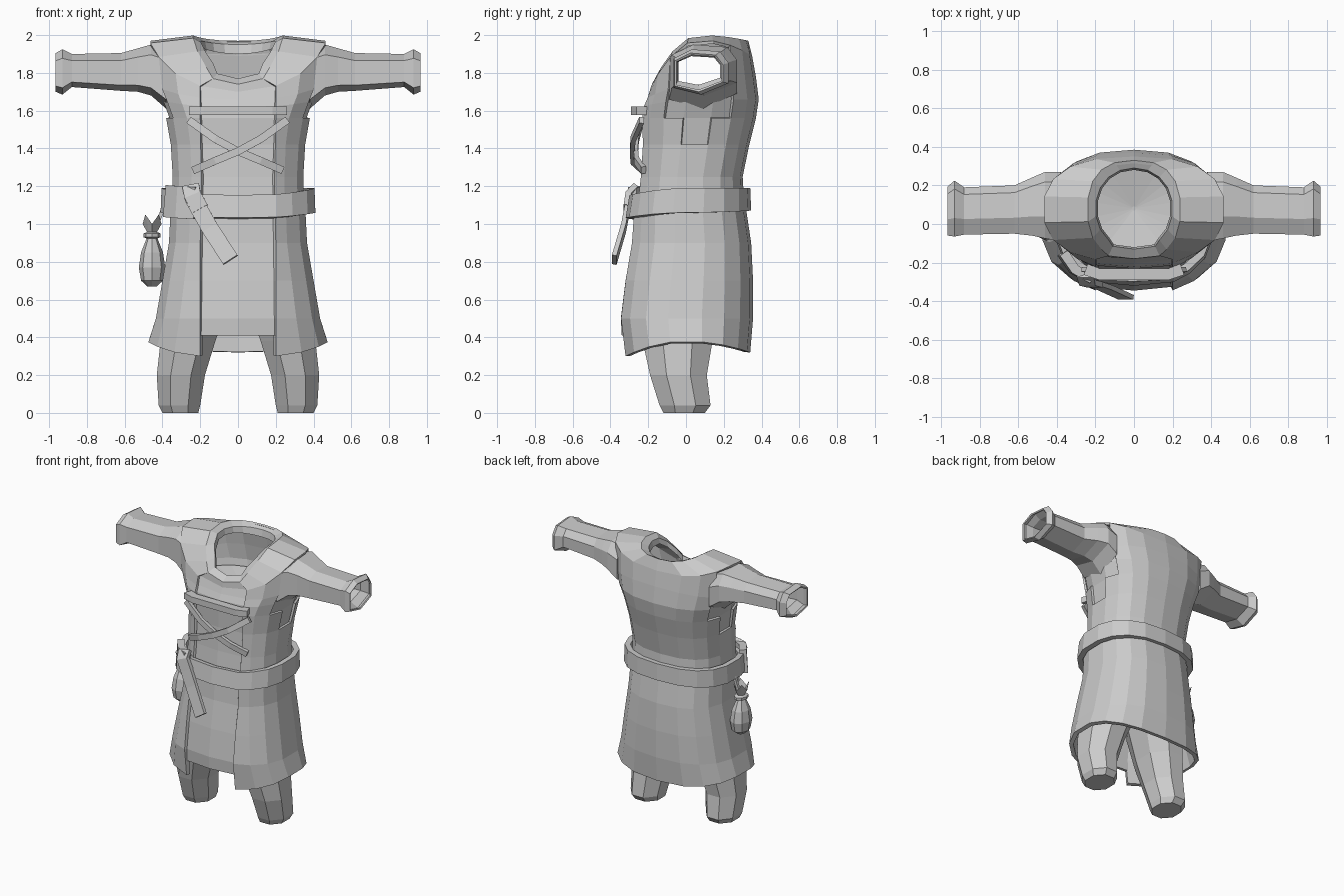
import bpy, bmesh, math
from mathutils import Vector

cube = bpy.data.objects.get("Cube")
if cube:
    bpy.data.objects.remove(cube)

cloth = bpy.data.materials.new("plain_grey")
cloth.use_nodes = True
GREY = (0.6, 0.6, 0.6, 1)
cloth.diffuse_color = GREY
cloth.node_tree.nodes["Principled BSDF"].inputs["Base Color"].default_value = GREY

GAP = 0.2  # half width of the open front strip
HALF = [0, 22, 40, 60, 80, 100, 120, 140, 160, 180]
ANGLES = HALF + [360 - a for a in HALF[-2:0:-1]]
N = len(ANGLES)


def spow(v, p):
    return math.copysign(abs(v) ** p, v)


def body_ring(hw, yf, yb, zf, zs=None, zb=None, p=0.8):
    """Body outline: half width, front and back y, then front, side and back height."""
    zs = zf if zs is None else zs
    zb = zf if zb is None else zb
    pts = []
    for j, a in enumerate(ANGLES):
        s, c = math.sin(math.radians(a)), spow(math.cos(math.radians(a)), p)
        x = hw * spow(s, p)
        if j in (1, N - 1):
            x = math.copysign(min(GAP, hw * 0.55), x)
        y = (yf + yb) / 2 - c * (yb - yf) / 2
        z = zs + ((zf if c > 0 else zb) - zs) * c * c
        pts.append(Vector((x, y, z)))
    return pts


def inset(row, d):
    return (row[0] - d, row[1] + d, row[2] - d) + tuple(row[3:])


def column(j):
    return min(j, N - 1 - j)


def loft(name, rings, keep=None, thick=0, offset=-1, caps=()):
    bm = bmesh.new()
    rows = [[bm.verts.new(p) for p in r] for r in rings]
    n = len(rows[0])
    for i in range(len(rows) - 1):
        for j in range(n):
            if keep is None or keep(i, j):
                k = (j + 1) % n
                bm.faces.new((rows[i][j], rows[i][k], rows[i + 1][k], rows[i + 1][j]))
    for c in caps:
        bm.faces.new(rows[c])
    bmesh.ops.delete(bm, geom=[v for v in bm.verts if not v.link_faces], context='VERTS')
    bmesh.ops.recalc_face_normals(bm, faces=bm.faces)
    me = bpy.data.meshes.new(name)
    bm.to_mesh(me)
    bm.free()
    me.materials.append(cloth)
    ob = bpy.data.objects.new(name, me)
    bpy.context.collection.objects.link(ob)
    if thick:
        mod = ob.modifiers.new("cloth_thickness", 'SOLIDIFY')
        mod.thickness, mod.offset = thick, offset
    return ob


def strap(name, points, width, thick=0.025):
    """Flat band through points, facing forwards."""
    pts = [Vector(p) for p in points]
    rings = []
    for i, p in enumerate(pts):
        d = (pts[min(i + 1, len(pts) - 1)] - pts[max(i - 1, 0)]).normalized()
        side = d.cross(Vector((0, -1, 0))).normalized() * width / 2
        out = side.cross(d).normalized() * thick / 2
        rings.append([p + side + out, p - side + out, p - side - out, p + side - out])
    return loft(name, rings, caps=(0, -1))


def section(shape, a0, a1, b0, b1, place):
    """Fit a unit outline into the given extents."""
    return [Vector(place(a0 + u * (a1 - a0), b0 + v * (b1 - b0))) for u, v in shape]


# Upper body: shirt under an open vest
upper = [
    (0.355, -0.275, 0.31, 1.08),
    (0.35, -0.255, 0.30, 1.25),
    (0.36, -0.245, 0.335, 1.42),
    (0.385, -0.25, 0.37, 1.56),
    (0.42, -0.24, 0.385, 1.62, 1.66, 1.66),
    (0.45, -0.22, 0.37, 1.66, 1.74, 1.78),
    (0.47, -0.2, 0.35, 1.7, 1.975, 1.89),
    (0.24, -0.18, 0.33, 1.74, 2.0, 1.97),
]
collar = [(0.2, -0.13, 0.29, 1.77, 1.97, 1.95, 0.95), (0.19, -0.12, 0.28, 1.73, 1.93, 1.9, 0.95)]


def armhole(i, j):
    return column(j) == 4 and i == 2 or 3 <= column(j) <= 5 and 3 <= i <= 5


shirt_rows = [inset(r, 0.018) for r in upper[:-1]] + upper[-1:] + collar
loft("shirt", [body_ring(*r) for r in shirt_rows],
     keep=lambda i, j: not (i == 5 and armhole(i, j)))
loft("vest", [body_ring(*r) for r in upper],
     keep=lambda i, j: column(j) > 0 and not armhole(i, j), thick=0.016)
loft("shirt_lining", [body_ring(0.37, -0.2, 0.34, 1.62), body_ring(0.01, 0.07, 0.09, 1.57)],
     caps=(1,))

# Skirt with a recessed front panel
skirt = [
    (0.36, -0.29, 0.315, 1.1),
    (0.37, -0.305, 0.345, 0.9),
    (0.405, -0.34, 0.355, 0.7),
    (0.44, -0.365, 0.355, 0.5),
]
hem = (0.48, -0.34, 0.34, 0.29, 0.38, 0.32)
loft("skirt", [body_ring(*r) for r in skirt + [hem]],
     keep=lambda i, j: column(j) > 0, thick=0.03)
panel_rows = [inset(r, 0.02) for r in skirt + [(0.45, -0.36, 0.35, 0.41)]]
loft("skirt_front_panel", [body_ring(*r) for r in panel_rows],
     keep=lambda i, j: column(j) == 0, thick=0.02)

# Belt, knot and hanging end
loft("belt", [body_ring(0.395, -0.3, 0.325, 1.03, 1.06, 1.07),
              body_ring(0.39, -0.28, 0.32, 1.15, 1.19, 1.19)], thick=0.04, offset=0)
strap("belt_knot", [(-0.37, -0.15, 1.12), (-0.31, -0.235, 1.115), (-0.22, -0.285, 1.11)], 0.17, 0.05)
strap("belt_loop", [(-0.25, -0.265, 1.2), (-0.24, -0.305, 1.15), (-0.2, -0.315, 1.08)], 0.09, 0.03)
strap("belt_end", [(-0.24, -0.3, 1.14), (-0.15, -0.33, 0.98), (-0.04, -0.38, 0.81)], 0.09)

# Chest bar and crossed laces
strap("chest_bar", [(-0.25, -0.235, 1.6), (-0.18, -0.26, 1.6), (0.18, -0.26, 1.6),
                    (0.25, -0.235, 1.6)], 0.045, 0.06)
for name, s, y in (("lace_left", 1, -0.28), ("lace_right", -1, -0.262)):
    strap(name, [(s * 0.26, -0.235, 1.55), (s * 0.12, y, 1.45), (0, y - 0.005, 1.385),
                 (s * -0.12, y, 1.335), (s * -0.235, -0.225, 1.285)], 0.04, 0.025)

# Sleeves: x, then y and z extents
SLEEVE_SHAPE = [(0, 0.15), (0, 0.8), (0.33, 1), (0.85, 0.95), (1, 0.7), (1, 0.25), (0.5, 0)]
sleeve = [
    (0.38, -0.09, 0.27, 1.61, 1.935),
    (0.46, -0.075, 0.27, 1.68, 1.95),
    (0.53, -0.06, 0.24, 1.70, 1.93),
    (0.62, -0.05, 0.2, 1.705, 1.905),
    (0.88, -0.055, 0.19, 1.725, 1.9),
    (0.93, -0.065, 0.225, 1.685, 1.925),
    (0.965, -0.06, 0.195, 1.70, 1.905),
]
# Trouser legs: z, then x and y extents
LEG_SHAPE = [(0.29, 0), (0.71, 0), (1, 0.29), (1, 0.71), (0.71, 1), (0.29, 1), (0, 0.71), (0, 0.29)]
leg = [
    (0.0, 0.21, 0.4, -0.12, 0.1),
    (0.04, 0.2, 0.42, -0.14, 0.13),
    (0.2, 0.175, 0.43, -0.19, 0.11),
    (0.38, 0.12, 0.41, -0.23, 0.14),
    (0.6, 0.04, 0.36, -0.24, 0.2),
    (0.9, 0.0, 0.33, -0.22, 0.22),
]
for word, s in (("left", 1), ("right", -1)):
    loft(word + "_sleeve",
         [section(SLEEVE_SHAPE, *r[1:], lambda a, b, x=r[0]: (s * x, a, b)) for r in sleeve],
         thick=0.012)
    loft(word + "_trouser_leg",
         [section(LEG_SHAPE, *r[1:], lambda a, b, z=r[0]: (s * a, b, z)) for r in leg],
         caps=(0, -1))


# Pouch hanging from the belt
def round_ring(r, z, spike=0):
    return [Vector((-0.455 + r * math.cos(k * math.pi / 4), 1.25 * r * math.sin(k * math.pi / 4),
                    z + spike * (k % 2))) for k in range(8)]


bag = [(0.025, 0.67), (0.058, 0.7), (0.07, 0.77), (0.058, 0.85), (0.03, 0.92), (0.022, 0.95)]
loft("pouch", [round_ring(r, z) for r, z in bag] + [round_ring(0.05, 1.0, 0.05)], caps=(0,))
loft("pouch_tie", [round_ring(r, z) for r, z in
                   ((0.02, 0.92), (0.045, 0.93), (0.045, 0.95), (0.02, 0.96))])
strap("pouch_cord", [(-0.45, 0, 0.94), (-0.42, 0, 1.02), (-0.39, 0, 1.1)], 0.02, 0.02)
